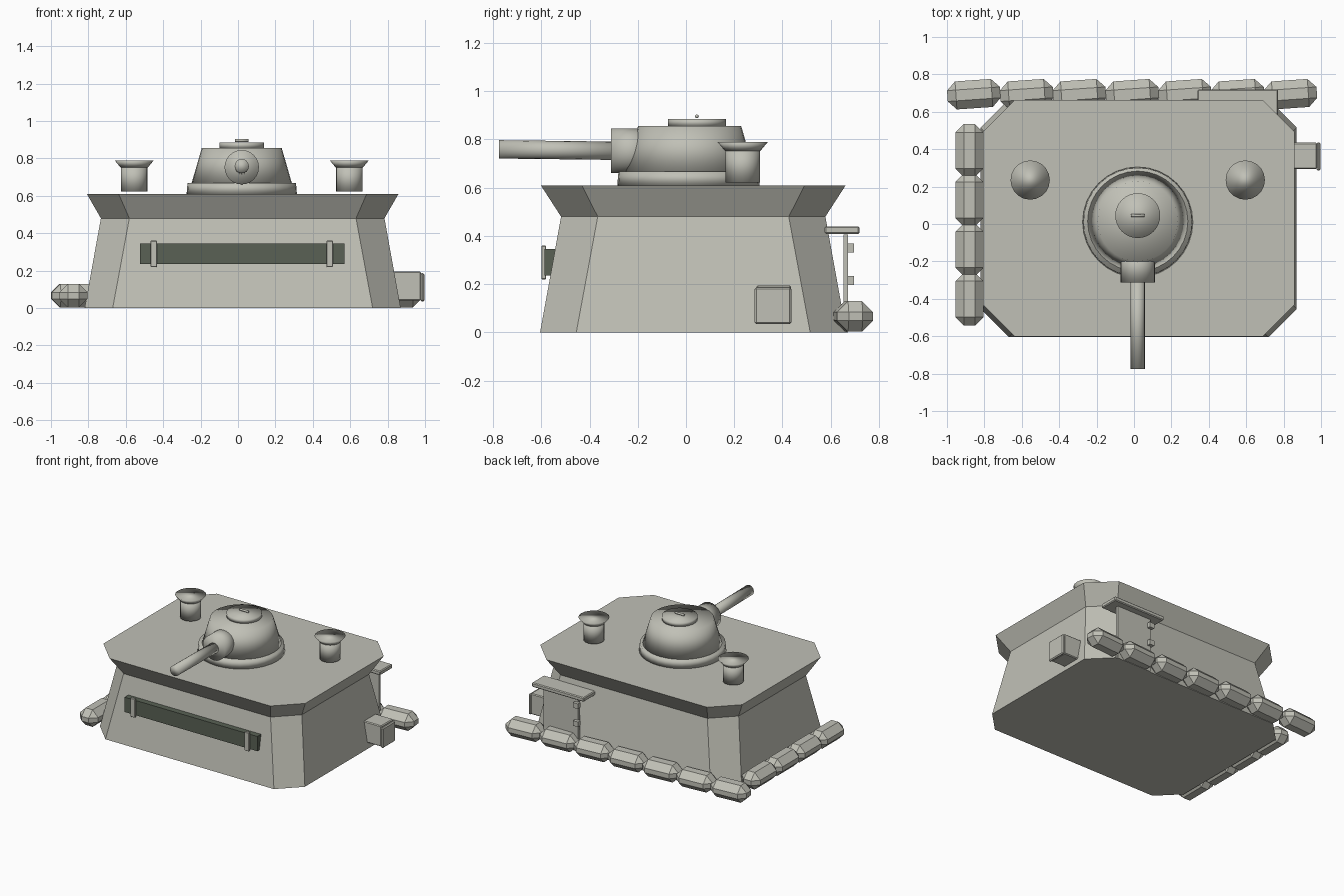
import bpy, bmesh, math
from mathutils import Vector

cube = bpy.data.objects.get("Cube")
if cube:
    bpy.data.objects.remove(cube, do_unlink=True)


def material(name, rgb):
    m = bpy.data.materials.new(name)
    m.use_nodes = True
    m.diffuse_color = (*rgb, 1)
    m.node_tree.nodes["Principled BSDF"].inputs["Base Color"].default_value = (*rgb, 1)
    return m


CONCRETE = material("concrete grey", (0.53, 0.53, 0.47))
SLIT = material("dark slit green", (0.10, 0.12, 0.09))


def finish(name, bm, mat=CONCRETE, smooth=False):
    bmesh.ops.recalc_face_normals(bm, faces=bm.faces)
    mesh = bpy.data.meshes.new(name)
    bm.to_mesh(mesh)
    bm.free()
    mesh.materials.append(mat)
    for p in mesh.polygons:
        p.use_smooth = smooth
    ob = bpy.data.objects.new(name, mesh)
    bpy.context.collection.objects.link(ob)
    return ob


def box(name, lo, hi, bevel=0, mat=CONCRETE, turn=0):
    """Box between two corners, chamfered and turned about its own centre."""
    lo, hi = Vector(lo), Vector(hi)
    bm = bmesh.new()
    bmesh.ops.create_cube(bm, size=1)
    bmesh.ops.scale(bm, vec=hi - lo, verts=bm.verts)
    if bevel:
        bmesh.ops.bevel(bm, geom=bm.edges[:], offset=bevel, segments=1,
                        affect='EDGES', clamp_overlap=True)
    ob = finish(name, bm, mat)
    ob.location = (lo + hi) / 2
    ob.rotation_euler.z = turn
    return ob


def tube(name, start, end, r1, r2, sides=32):
    """Smooth closed frustum between two points."""
    start, end = Vector(start), Vector(end)
    axis = end - start
    bm = bmesh.new()
    bmesh.ops.create_cone(bm, cap_ends=True, segments=sides, radius1=r1,
                          radius2=r2, depth=axis.length)
    ob = finish(name, bm, smooth=True)
    ob.location = (start + end) / 2
    ob.rotation_euler = axis.to_track_quat('Z', 'Y').to_euler()
    return ob


# Bunker body: octagonal rings, tapering up and flaring out at the roof
def octagon(hx, hy, cut, z):
    pts = [(hx, hy - cut), (hx - cut, hy), (cut - hx, hy), (-hx, hy - cut),
           (-hx, cut - hy), (cut - hx, -hy), (hx - cut, -hy), (hx, cut - hy)]
    return [(x + 0.025, y + 0.03, z) for x, y in pts]


bm = bmesh.new()
rings = [[bm.verts.new(p) for p in octagon(*r)] for r in
         ((0.845, 0.635, 0.15, 0), (0.758, 0.548, 0.152, 0.48), (0.833, 0.632, 0.17, 0.61))]
for low, high in zip(rings, rings[1:]):
    for i in range(8):
        j = (i + 1) % 8
        bm.faces.new((low[i], low[j], high[j], high[i]))
bm.faces.new(rings[0])
bm.faces.new(rings[-1])
finish("bunker_body", bm)

# Front viewing slit with its two brackets
box("viewing_slit", (-0.525, -0.586, 0.235), (0.57, -0.54, 0.345), mat=SLIT)
for side, x in (("right", -0.45), ("left", 0.49)):
    box(f"slit_bracket_{side}", (x - 0.018, -0.6, 0.22), (x + 0.018, -0.58, 0.36), 0.003)

# Turret
CX = 0.02
tube("turret_ring", (CX, 0.01, 0.61), (CX, 0.01, 0.668), 0.295, 0.29)
tube("turret_dome", (CX, 0.015, 0.668), (CX, 0.015, 0.855), 0.268, 0.214)
tube("turret_hatch", (CX, 0.045, 0.855), (CX, 0.045, 0.885), 0.12, 0.12)
tube("hatch_handle", (CX - 0.036, 0.045, 0.896), (CX + 0.036, 0.045, 0.896), 0.008, 0.008, 8)
tube("gun_mantlet", (CX, -0.15, 0.753), (CX, -0.312, 0.753), 0.092, 0.092, 24)
tube("gun_barrel", (CX, -0.28, 0.753), (CX, -0.775, 0.759), 0.038, 0.038, 16)

# Roof vents with flared caps
for side, x in (("right", -0.555), ("left", 0.595)):
    tube(f"vent_pipe_{side}", (x, 0.235, 0.622), (x, 0.235, 0.765), 0.071, 0.071, 20)
    tube(f"vent_cap_{side}", (x, 0.235, 0.752), (x, 0.235, 0.79), 0.073, 0.105, 20)

# Rear door, hinges and canopy
box("rear_door", (0.42, 0.652, 0), (0.705, 0.672, 0.405))
for part, z in (("lower", 0.215), ("upper", 0.35)):
    box(f"door_hinge_{part}", (0.405, 0.665, z - 0.019), (0.445, 0.696, z + 0.019))
box("door_canopy", (0.34, 0.575, 0.408), (0.77, 0.72, 0.44), 0.006)

# Side equipment box and lid
box("side_box", (0.8, 0.293, 0.04), (0.978, 0.435, 0.195), 0.006)
box("side_box_lid", (0.976, 0.285, 0.035), (0.996, 0.437, 0.187), 0.007)


# Sandbag rows along the back and the right side
def sandbag(name, x, y, turn):
    box(name, (x - 0.142, y - 0.075, 0.003), (x + 0.142, y + 0.075, 0.13), 0.046, turn=turn)


for i in range(7):
    sandbag(f"rear_sandbag_{i + 1}", -0.856 + 0.282 * i, 0.694, math.radians(4))
for i in range(4):
    sandbag(f"side_sandbag_{i + 1}", -0.88, -0.402 + 0.265 * i, math.radians(90))
